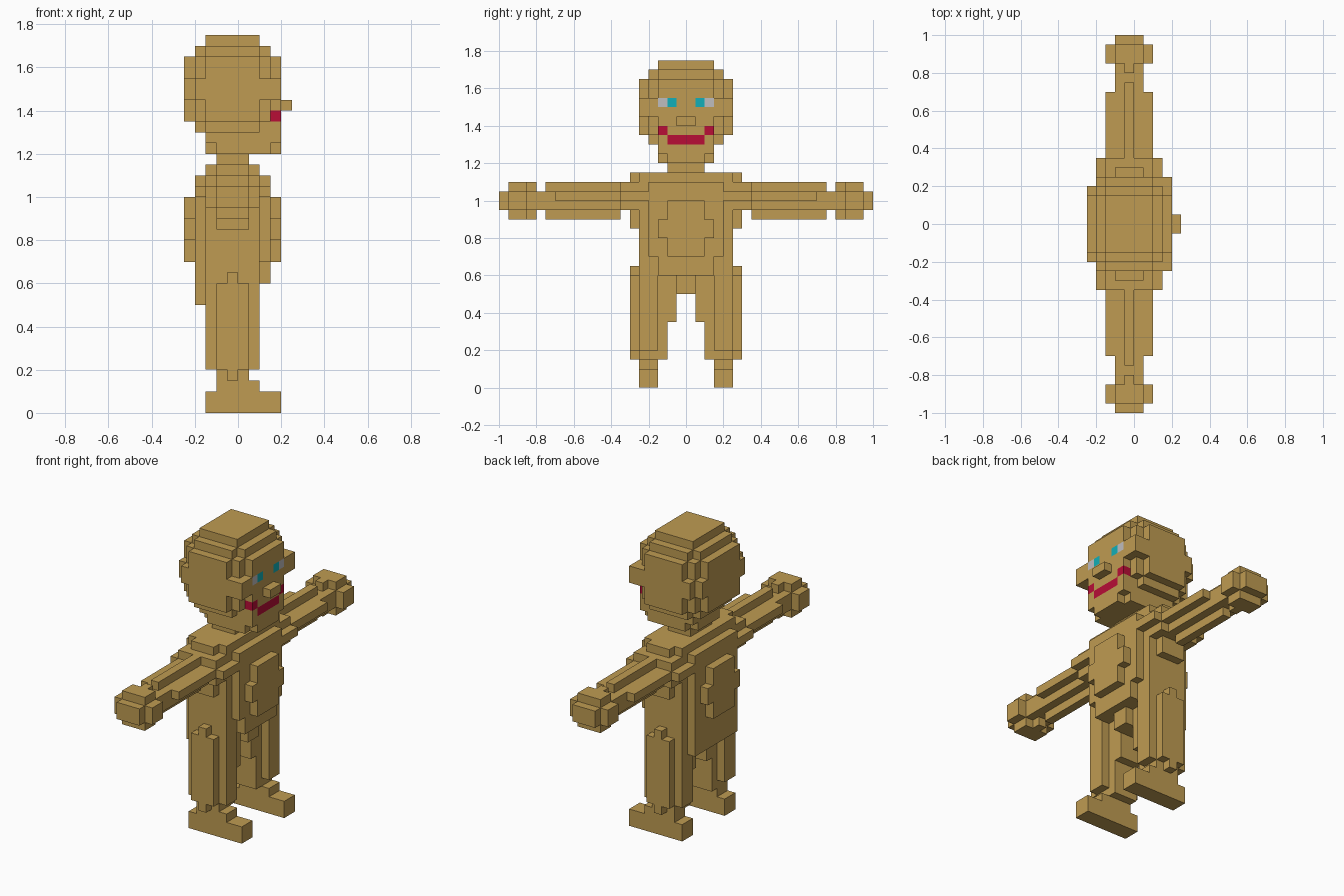
import bpy

if "Cube" in bpy.data.objects:
    bpy.data.objects.remove(bpy.data.objects["Cube"], do_unlink=True)

U = 0.05  # size of one block


def material(name, rgb):
    m = bpy.data.materials.new(name)
    m.use_nodes = True
    m.diffuse_color = (*rgb, 1)
    bsdf = m.node_tree.nodes["Principled BSDF"]
    bsdf.inputs["Base Color"].default_value = (*rgb, 1)
    bsdf.inputs["Roughness"].default_value = 0.9
    return m


TAN = material("tan", (0.52, 0.33, 0.085))
RED = material("red", (0.48, 0.004, 0.037))
WHITE = material("eye_white", (0.52, 0.51, 0.52))
TEAL = material("teal", (0.006, 0.43, 0.48))

# Each face direction with its four corners, counter-clockwise from outside
SIDES = {
    (1, 0, 0): ((1, 0, 0), (1, 1, 0), (1, 1, 1), (1, 0, 1)),
    (-1, 0, 0): ((0, 0, 0), (0, 0, 1), (0, 1, 1), (0, 1, 0)),
    (0, 1, 0): ((0, 1, 0), (0, 1, 1), (1, 1, 1), (1, 1, 0)),
    (0, -1, 0): ((0, 0, 0), (1, 0, 0), (1, 0, 1), (0, 0, 1)),
    (0, 0, 1): ((0, 0, 1), (1, 0, 1), (1, 1, 1), (0, 1, 1)),
    (0, 0, -1): ((0, 0, 0), (0, 1, 0), (1, 1, 0), (1, 0, 0)),
}


def cells(box):
    """Blocks of a box x0,x1,y0,y1,z0,z1 and of its mirror image across y = 0."""
    x0, x1, y0, y1, z0, z1 = box
    for x in range(x0, x1):
        for y in range(y0, y1):
            for z in range(z0, z1):
                yield x, y, z
                yield x, -1 - y, z


def blocks(name, boxes, paint=()):
    """Outer skin of the union of boxes, with painted blocks."""
    colour = {c: 0 for b in boxes for c in cells(b)}
    mats = [TAN]
    for mat, b in paint:
        if mat not in mats:
            mats.append(mat)
        for c in cells(b):
            colour[c] = mats.index(mat)
    index, verts, faces, slots = {}, [], [], []
    for c in sorted(colour):
        for d, corners in SIDES.items():
            if tuple(a + b for a, b in zip(c, d)) in colour:
                continue
            face = []
            for k in corners:
                p = tuple(a + b for a, b in zip(c, k))
                if p not in index:
                    index[p] = len(verts)
                    verts.append([v * U for v in p])
                face.append(index[p])
            faces.append(face)
            slots.append(colour[c])
    mesh = bpy.data.meshes.new(name)
    mesh.from_pydata(verts, [], faces)
    for m in mats:
        mesh.materials.append(m)
    mesh.polygons.foreach_set("material_index", slots)
    mesh.update()
    bpy.context.collection.objects.link(bpy.data.objects.new(name, mesh))


# Head: rounded block ball with temples, jaw, nose and painted face
blocks("head", [
    (-3, 2, 0, 3, 34, 35),
    (-4, 3, 0, 3, 33, 34), (-3, 2, 3, 4, 33, 34),
    (-4, 3, 0, 4, 27, 33),
    (-5, 4, 0, 3, 27, 33), (-5, 4, 0, 4, 29, 31),
    (-3, 2, 4, 5, 27, 33), (-4, 4, 4, 5, 29, 31),
    (-4, 4, 0, 3, 26, 27), (-3, 2, 3, 4, 26, 27),
    (-3, 4, 0, 3, 25, 26),
    (-3, 4, 0, 2, 24, 25), (-2, 3, 2, 3, 24, 25),
    (4, 5, 0, 1, 28, 29),
], [
    (RED, (3, 4, 0, 2, 26, 27)),
    (RED, (3, 4, 2, 3, 27, 28)),
    (WHITE, (3, 4, 2, 3, 30, 31)),
    (TEAL, (3, 4, 1, 2, 30, 31)),
])

blocks("neck", [(-2, 1, 0, 2, 23, 24)])

# Torso: core, shoulders, chest and back plates
blocks("torso", [
    (-3, 2, 0, 5, 22, 23), (-2, 1, 5, 6, 22, 23),
    (-4, 3, 0, 4, 14, 22), (-3, 2, 4, 5, 13, 22),
    (-2, 1, 5, 6, 17, 22),
    (-4, 3, 4, 7, 20, 21), (-3, 2, 5, 7, 19, 22),
    (-5, 4, 0, 2, 14, 20), (-5, 4, 2, 3, 16, 18),
])

# Pelvis: hips and seat
blocks("pelvis", [
    (-4, 3, 0, 3, 12, 14), (-3, 2, 3, 5, 12, 13), (-4, 2, 3, 4, 12, 14),
    (-4, 2, 0, 1, 10, 12), (-4, -3, 1, 4, 10, 12),
])

# Arms: core with ridges on all four sides
blocks("arms", [
    (-2, 1, 7, 16, 19, 21),
    (-1, 0, 7, 15, 18, 22),
    (-3, 2, 7, 14, 20, 21),
])

# Hands
blocks("hands", [
    (-2, 1, 16, 20, 19, 21),
    (-2, 1, 17, 19, 18, 22), (-1, 0, 16, 17, 18, 22),
    (-3, 2, 17, 19, 19, 21),
])

# Legs: square core with rounded-off outer and inner layers
blocks("legs", [
    (-3, 2, 3, 5, 4, 12), (-2, 1, 2, 5, 3, 12),
    (-2, 1, 5, 6, 4, 12), (-1, 0, 5, 6, 3, 13),
    (-2, 1, 1, 2, 7, 12),
])

# Feet with ankles, toes forward
blocks("feet", [
    (-3, 4, 3, 5, 0, 2), (-2, 2, 3, 5, 2, 3),
])
